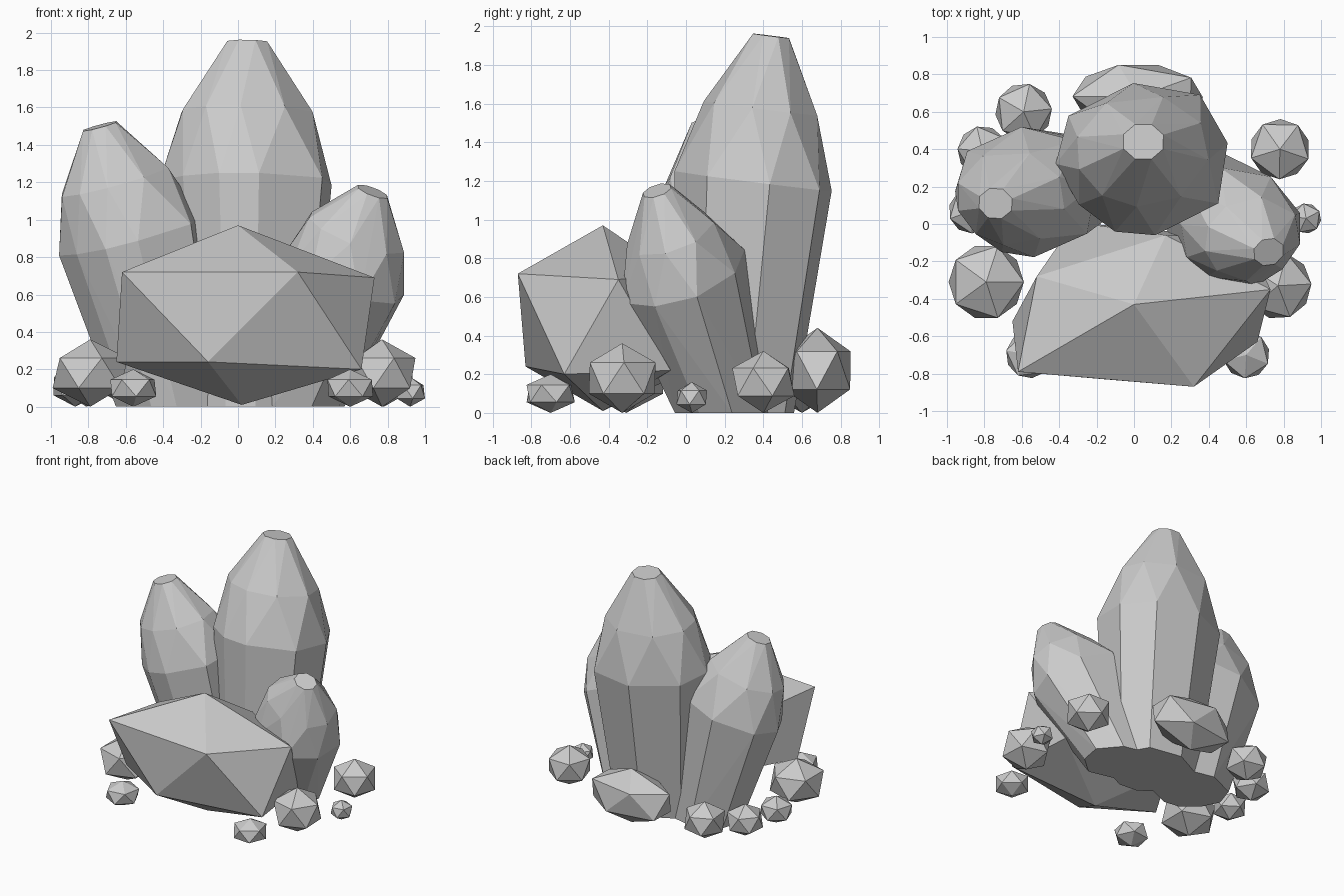
import bpy, bmesh
from math import sin, cos, radians
from mathutils import Vector, Matrix

if "Cube" in bpy.data.objects:
    bpy.data.objects.remove(bpy.data.objects["Cube"], do_unlink=True)

# One plain stone colour
stone = bpy.data.materials.new("stone_grey")
stone.use_nodes = True
grey = (0.6, 0.6, 0.6, 1)
stone.diffuse_color = grey
stone.node_tree.nodes["Principled BSDF"].inputs["Base Color"].default_value = grey

# Uneven crystal cross-section: direction in degrees, relative reach
CORNERS = [(11, 1.02), (48, 1.02), (96, 0.9), (149, 0.99), (183, 1),
           (216, 0.9), (250, 0.9), (280, 0.9), (330, 1.03)]
# Shoulder corners sit between the main ones; the tip is a regular octagon
BETWEEN = [((a[0] + b[0]) / 2, 1) for a, b in zip(CORNERS, CORNERS[1:] + [(371, 1)])]
EVEN = [(i * 45 + 22, 1) for i in range(8)]


def finish(bm, name):
    bmesh.ops.recalc_face_normals(bm, faces=bm.faces)
    mesh = bpy.data.meshes.new(name)
    bm.to_mesh(mesh)
    bm.free()
    mesh.materials.append(stone)
    obj = bpy.data.objects.new(name, mesh)
    bpy.context.collection.objects.link(obj)
    return obj


def hull(name, points):
    """Flat-faced solid wrapped around a few points."""
    bm = bmesh.new()
    for p in points:
        bm.verts.new(p)
    bmesh.ops.convex_hull(bm, input=bm.verts)
    bmesh.ops.dissolve_limit(bm, angle_limit=radians(1), verts=bm.verts, edges=bm.edges)
    return finish(bm, name)


def crystal(name, base, middle, top, radius, spin):
    """Leaning faceted column: flat foot, widest ring, staggered shoulder, small flat tip."""
    base, middle, top = Vector(base), Vector(middle), Vector(top)
    lean = Vector((0, 0, 1)).rotation_difference(top - middle).to_matrix()
    rings = [(base, 0.75, 0.75, CORNERS, Matrix.Identity(3)),
             (middle, 1, 1, CORNERS, lean),
             (middle.lerp(top, 0.5), 0.78, 0.66, BETWEEN, lean),
             (top, 0.25, 0.22, EVEN, lean)]
    points = []
    for centre, wide, deep, corners, turn in rings:
        for angle, reach in corners:
            a = radians(angle + spin)
            offset = Vector((cos(a) * wide, sin(a) * deep, 0)) * radius * reach
            points.append(centre + turn @ offset)
    return hull(name, points)


def pebble(name, centre, size, spin):
    """Twenty-sided stone, stretched along the axes."""
    bm = bmesh.new()
    bmesh.ops.create_icosphere(bm, subdivisions=1, radius=1)
    bmesh.ops.rotate(bm, verts=bm.verts, matrix=Matrix.Rotation(radians(spin), 3, "Z"))
    bmesh.ops.scale(bm, verts=bm.verts, vec=size)
    bmesh.ops.translate(bm, verts=bm.verts, vec=centre)
    return finish(bm, name)


# Three leaning crystals
crystal("tall_crystal", (0.04, 0.25, 0), (0.04, 0.345, 1.2), (0.05, 0.44, 1.95), 0.46, 0)
crystal("left_crystal", (-0.36, 0.22, 0), (-0.58, 0.17, 0.91), (-0.74, 0.11, 1.5), 0.39, -3)
crystal("right_crystal", (0.3, 0.2, 0), (0.55, -0.01, 0.71), (0.72, -0.15, 1.15), 0.355, -40)

# Large uneven boulder in front: peak, upper ring, lower ring, underside
hull("front_boulder", [
    (0, -0.43, 0.97),
    (-0.62, -0.79, 0.72), (0.32, -0.87, 0.72), (0.73, -0.35, 0.69),
    (0.17, -0.06, 0.72), (-0.52, -0.28, 0.7),
    (-0.65, -0.52, 0.24), (-0.16, -0.83, 0.24), (0.66, -0.63, 0.2),
    (0.6, -0.08, 0.22), (-0.32, 0.01, 0.22),
    (0.02, -0.43, 0.01)])

# Long stone behind
pebble("back_boulder", (0.02, 0.68, 0.22), (0.39, 0.2, 0.22), 35)

# Scattered pebbles: x, y, radius, half height
pebbles = [(-0.79, -0.31, 0.225, 0.18), (-0.56, -0.7, 0.14, 0.1), (0.6, -0.7, 0.14, 0.1),
           (0.77, -0.33, 0.2, 0.18), (0.92, 0.03, 0.09, 0.08), (0.78, 0.4, 0.18, 0.16),
           (-0.59, 0.6, 0.17, 0.15), (-0.81, 0.39, 0.15, 0.13), (-0.87, 0.07, 0.135, 0.11)]
for i, (x, y, r, high) in enumerate(pebbles):
    pebble(f"pebble_{i + 1}", (x, y, high), (r, r, high), i * 25)
